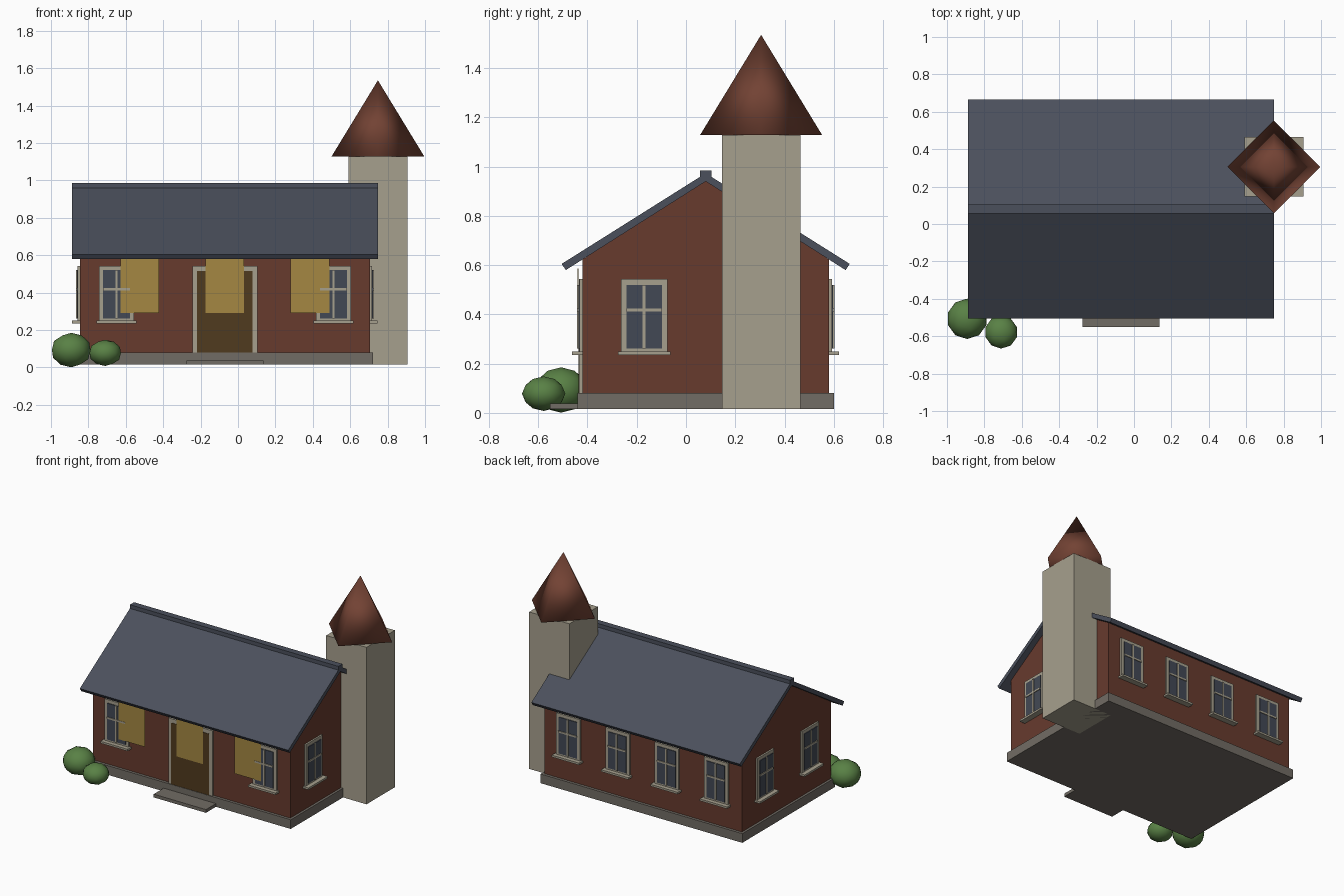
import bpy, bmesh
from math import pi
from mathutils import Matrix, Vector

cube = bpy.data.objects.get("Cube")
if cube:
    bpy.data.objects.remove(cube, do_unlink=True)


def material(name, r, g, b):
    m = bpy.data.materials.new(name)
    m.use_nodes = True
    m.diffuse_color = (r, g, b, 1)
    m.node_tree.nodes["Principled BSDF"].inputs["Base Color"].default_value = (r, g, b, 1)
    return m


BRICK = material("brick red", .135, .043, .027)
STONE = material("pale stone", .383, .35, .27)
BASE = material("grey stone", .167, .15, .128)
SLATE = material("slate blue", .07, .08, .107)
TILE = material("spire red", .17, .055, .034)
GLASS = material("window glass", .055, .066, .09)
WOOD = material("dark wood", .08, .043, .013)
OCHRE = material("ochre", .373, .245, .055)
LEAF = material("leaf green", .1, .22, .06)


def finish(name, bm, mat, smooth=False):
    bmesh.ops.recalc_face_normals(bm, faces=bm.faces)
    for f in bm.faces:
        f.smooth = smooth
    mesh = bpy.data.meshes.new(name)
    bm.to_mesh(mesh)
    bm.free()
    mesh.materials.append(mat)
    obj = bpy.data.objects.new(name, mesh)
    bpy.context.collection.objects.link(obj)
    return obj


def box(name, lo, hi, mat, place=Matrix()):
    lo, hi = Vector(lo), Vector(hi)
    bm = bmesh.new()
    bmesh.ops.create_cube(bm, size=1, matrix=place @ Matrix.Translation((lo + hi) / 2)
                          @ Matrix.Diagonal((*(hi - lo), 1)))
    return finish(name, bm, mat)


def prism(name, profile, x0, x1, mat):
    """Extrude a y-z outline along x."""
    bm = bmesh.new()
    face = bm.faces.new([bm.verts.new((x0, y, z)) for y, z in profile])
    ext = bmesh.ops.extrude_face_region(bm, geom=[face])
    bmesh.ops.translate(bm, vec=(x1 - x0, 0, 0),
                        verts=[v for v in ext["geom"] if isinstance(v, bmesh.types.BMVert)])
    return finish(name, bm, mat)


# House centre and the wall planes
CX, CY = -.07, .08
LEFT, RIGHT, FRONT, BACK = CX - .775, CX + .775, CY - .5, CY + .5
GROUND, FLOOR = .015, .08

# Foundation, gabled walls and doorstep
box("foundation", (LEFT - .017, FRONT - .02, GROUND), (RIGHT + .017, BACK + .02, FLOOR), BASE)
prism("walls", [(FRONT, FLOOR), (BACK, FLOOR), (BACK, .623), (CY, .942), (FRONT, .623)],
      LEFT, RIGHT, BRICK)
box("doorstep", (CX - .205, -.552, GROUND), (CX + .205, FRONT, .038), BASE)

# Roof slabs and ridge cap
half = [(-.585, .605), (-.568, .58)]
prism("roof", [(CY, .973), (CY + half[0][0], half[0][1]), (CY + half[1][0], half[1][1]),
               (CY, .94), (CY - half[1][0], half[1][1]), (CY - half[0][0], half[0][1])],
      CX - .818, CX + .818, SLATE)
box("ridge_cap", (CX - .818, CY - .023, .955), (CX + .818, CY + .023, .985), SLATE)


def window(name, x, y, angle):
    """Window facing -y before being turned about z."""
    place = Matrix.Translation((x, y, 0)) @ Matrix.Rotation(angle, 4, "Z")
    box(name + "_frame", (-.094, -.012, .24), (.094, 0, .543), STONE, place)
    box(name + "_glass", (-.072, -.017, .262), (.072, -.011, .52), GLASS, place)
    box(name + "_upright_bar", (-.006, -.022, .262), (.006, -.012, .52), STONE, place)
    box(name + "_cross_bar", (-.072, -.022, .412), (.072, -.012, .424), STONE, place)
    box(name + "_sill", (-.107, -.042, .236), (.107, 0, .25), STONE, place)


# Windows on all four sides; the tower covers the rear right bay
for side in (-1, 1):
    window("front_window", CX + side * .58, FRONT, 0)
    window("left_end_window", LEFT, CY + side * .25, -pi / 2)
for i in range(4):
    window("back_window", CX - .58 + i * .387, BACK, pi)
window("right_end_window", RIGHT, CY - .25, pi / 2)

# Door with its surround
box("door_surround", (CX - .173, FRONT - .014, FLOOR), (CX + .173, FRONT, .543), STONE)
box("door", (CX - .148, FRONT - .017, FLOOR), (CX + .148, FRONT - .01, .515), WOOD)

# Hanging panels under the eave
for i in (-1, 0, 1):
    x = CX + i * .455
    box("hanging_panel", (x - .103, FRONT - .02, .29), (x + .103, FRONT - .0175, .586), OCHRE)

# Tower and four-sided spire
TX, TY = .748, .305
box("tower", (TX - .158, TY - .159, GROUND), (TX + .158, TY + .159, 1.128), STONE)
bm = bmesh.new()
bmesh.ops.create_cone(bm, cap_ends=True, segments=4, radius1=.248, radius2=0, depth=.407,
                      matrix=Matrix.Translation((TX, TY, 1.3315)))
bmesh.ops.remove_doubles(bm, verts=bm.verts, dist=.0001)
# Turn the base so its corners lie along x and y
corner = max(bm.verts, key=lambda v: (v.co.xy - Vector((TX, TY))).length).co
if abs(corner.x - TX) > .05 and abs(corner.y - TY) > .05:
    bmesh.ops.rotate(bm, cent=(TX, TY, 0), matrix=Matrix.Rotation(pi / 4, 3, "Z"), verts=bm.verts)
finish("spire", bm, TILE, smooth=True)

# Bushes by the front corner
for name, spot, radius, height in (("large_bush", (-.892, -.507, .093), .108, .092),
                                   ("small_bush", (-.71, -.578, .078), .088, .07)):
    bm = bmesh.new()
    bmesh.ops.create_icosphere(bm, subdivisions=2, radius=1, matrix=Matrix.Translation(spot)
                               @ Matrix.Diagonal((radius, radius, height, 1)))
    finish(name, bm, LEAF, smooth=True)
